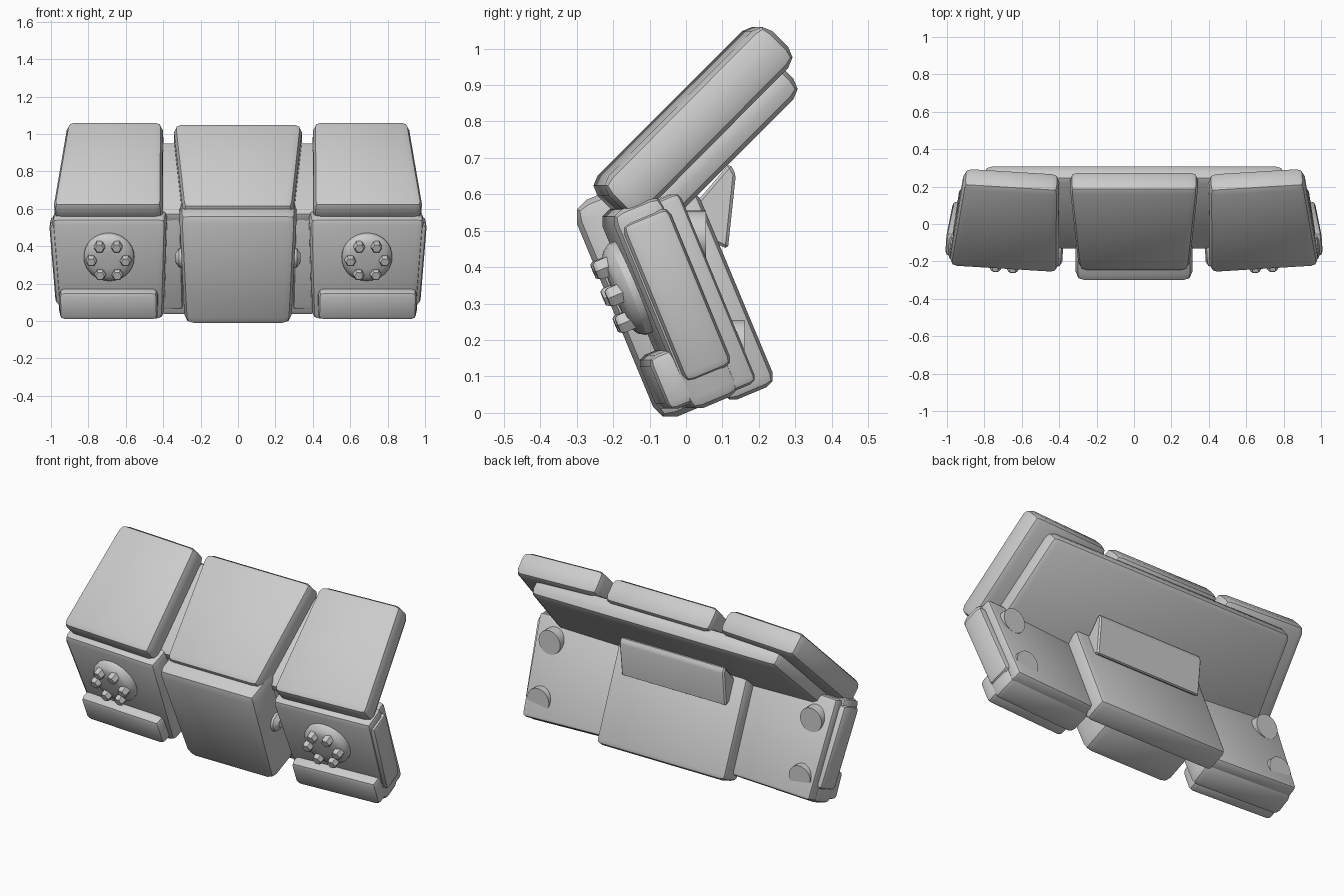
import bpy, bmesh, math
from mathutils import Matrix, Vector

if "Cube" in bpy.data.objects:
    bpy.data.objects.remove(bpy.data.objects["Cube"], do_unlink=True)

grey = bpy.data.materials.new("plain grey")
grey.use_nodes = True
grey.diffuse_color = (0.6, 0.6, 0.6, 1)
grey.node_tree.nodes["Principled BSDF"].inputs["Base Color"].default_value = (0.6, 0.6, 0.6, 1)

# Tilted frames: local y is depth toward the back, local z runs up the panel
LOWER = Matrix.Rotation(math.radians(22.6), 4, 'X')
LID = Matrix.Rotation(math.radians(-45), 4, 'X')
PIVOT = Matrix.Translation((0.68, 0, 0))
YAW = PIVOT @ Matrix.Rotation(math.radians(3.5), 4, 'Z') @ PIVOT.inverted()


def finish(bm, name, frame, mirror):
    bm.transform(frame)
    bmesh.ops.recalc_face_normals(bm, faces=bm.faces)
    mesh = bpy.data.meshes.new(name)
    bm.to_mesh(mesh)
    bm.free()
    mesh.materials.append(grey)
    obj = bpy.data.objects.new(name, mesh)
    bpy.context.collection.objects.link(obj)
    bpy.ops.object.select_all(action='DESELECT')
    obj.select_set(True)
    bpy.context.view_layer.objects.active = obj
    bpy.ops.object.shade_smooth_by_angle(angle=math.radians(32))
    if mirror:
        obj.modifiers.new("mirror", 'MIRROR')
    return obj


def block(name, frame, low, high, depth, height, bevel, mirror=False, segments=2):
    """Chamfered box whose x range changes from low to high along its height."""
    bm = bmesh.new()
    rings = []
    for (x0, x1), z in zip((low, high), height):
        rings.append([bm.verts.new((x, y, z)) for x, y in
                      ((x0, depth[0]), (x1, depth[0]), (x1, depth[1]), (x0, depth[1]))])
    bm.faces.new(rings[0])
    bm.faces.new(rings[1])
    for i in range(4):
        j = (i + 1) % 4
        bm.faces.new((rings[0][i], rings[0][j], rings[1][j], rings[1][i]))
    bmesh.ops.recalc_face_normals(bm, faces=bm.faces)
    bmesh.ops.bevel(bm, geom=bm.edges[:], offset=bevel, segments=segments,
                    profile=0.5, affect='EDGES', clamp_overlap=True)
    return finish(bm, name, frame, mirror)


def disc(name, frame, centre, axis, rings, sides, mirror=True):
    """Lathed disc: rings are (radius, distance along axis) from base to tip."""
    bm = bmesh.new()
    turn = Vector((0, 0, 1)).rotation_difference(Vector(axis)).to_matrix().to_4x4()
    loops = [[bm.verts.new((r * math.cos(math.tau * i / sides),
                            r * math.sin(math.tau * i / sides), d))
              for i in range(sides)] for r, d in rings]
    for a, b in zip(loops, loops[1:]):
        for i in range(sides):
            j = (i + 1) % sides
            bm.faces.new((a[i], a[j], b[j], b[i]))
    bm.faces.new(loops[0])
    bm.faces.new(loops[-1])
    return finish(bm, name, frame @ Matrix.Translation(centre) @ turn, mirror)


# Lower centre: front pod, rear box and side buttons
block("centre_pod", LOWER, (-0.285, 0.285), (-0.315, 0.315), (-0.077, 0.17), (0, 0.645), 0.05)
block("rear_box", LOWER, (-0.42, 0.42), (-0.42, 0.42), (0.115, 0.262), (-0.02, 0.56), 0.03)
disc("centre_button", LOWER, (0.28, 0.06, 0.34), (1, 0, 0),
     ((0.06, 0), (0.05, 0.035), (0.025, 0.055)), 16)

# Lower side pods, slightly swept back
SIDE = YAW @ LOWER
block("side_pod", SIDE, (0.4, 0.955), (0.37, 0.985), (0, 0.15), (0, 0.59), 0.035, True)
block("rear_wing", SIDE, (0.3, 0.945), (0.3, 0.965), (0.12, 0.2), (0.01, 0.575), 0.02, True)
block("outer_slab", SIDE, (0.9, 0.975), (0.9, 1.0), (0.015, 0.155), (0.08, 0.55), 0.025, True)
block("bottom_bar", SIDE, (0.425, 0.95), (0.425, 0.95), (-0.055, 0.04), (0.025, 0.185), 0.025, True)

# Round bolted caps
CAP = (0.68, 0, 0.375)
disc("round_cap", SIDE, CAP, (0, -1, 0),
     ((0.135, -0.02), (0.135, 0.02), (0.122, 0.04), (0.1, 0.052), (0.05, 0.056)), 32)
for i in range(6):
    a = math.tau * i / 6
    spot = (CAP[0] + 0.092 * math.cos(a), 0, CAP[2] + 0.092 * math.sin(a))
    disc(f"cap_bolt_{i + 1}", SIDE, spot, (0, -1, 0),
         ((0.03, 0.02), (0.03, 0.075), (0.023, 0.084)), 6)

# Round studs on the back of the wings
for name, y, z in (("upper_stud", 0.055, 0.485), ("lower_stud", 0.16, 0.185)):
    disc(name, Matrix.Identity(4), (0.85, y, z), (0, 1, 0), ((0.07, -0.09), (0.07, 0)), 24)

# Hinge block between the rear box and the lid
bm = bmesh.new()
profile = ((0, 0.5), (0.03, 0.58), (0.12, 0.685), (0.137, 0.655), (0.115, 0.45))
ends = [[bm.verts.new((x, y, z)) for y, z in profile] for x in (-0.34, 0.34)]
for loop in ends:
    bm.faces.new(loop)
for i in range(len(profile)):
    j = (i + 1) % len(profile)
    bm.faces.new((ends[0][i], ends[0][j], ends[1][j], ends[1][i]))
bmesh.ops.recalc_face_normals(bm, faces=bm.faces)
bmesh.ops.bevel(bm, geom=bm.edges[:], offset=0.008, segments=1, affect='EDGES')
finish(bm, "hinge_block", Matrix.Identity(4), False)

# Raised lid: backing slab with three panels
block("lid_slab", LID, (-0.87, 0.87), (-0.8, 0.8), (-0.51, -0.4), (0.3, 0.857), 0.04)
block("lid_centre_panel", LID, (-0.295, 0.295), (-0.345, 0.345), (-0.62, -0.475), (0.25, 0.885), 0.04)
block("lid_side_panel", YAW @ LID, (0.39, 0.975), (0.415, 0.925), (-0.622, -0.48), (0.26, 0.9), 0.04, True)
